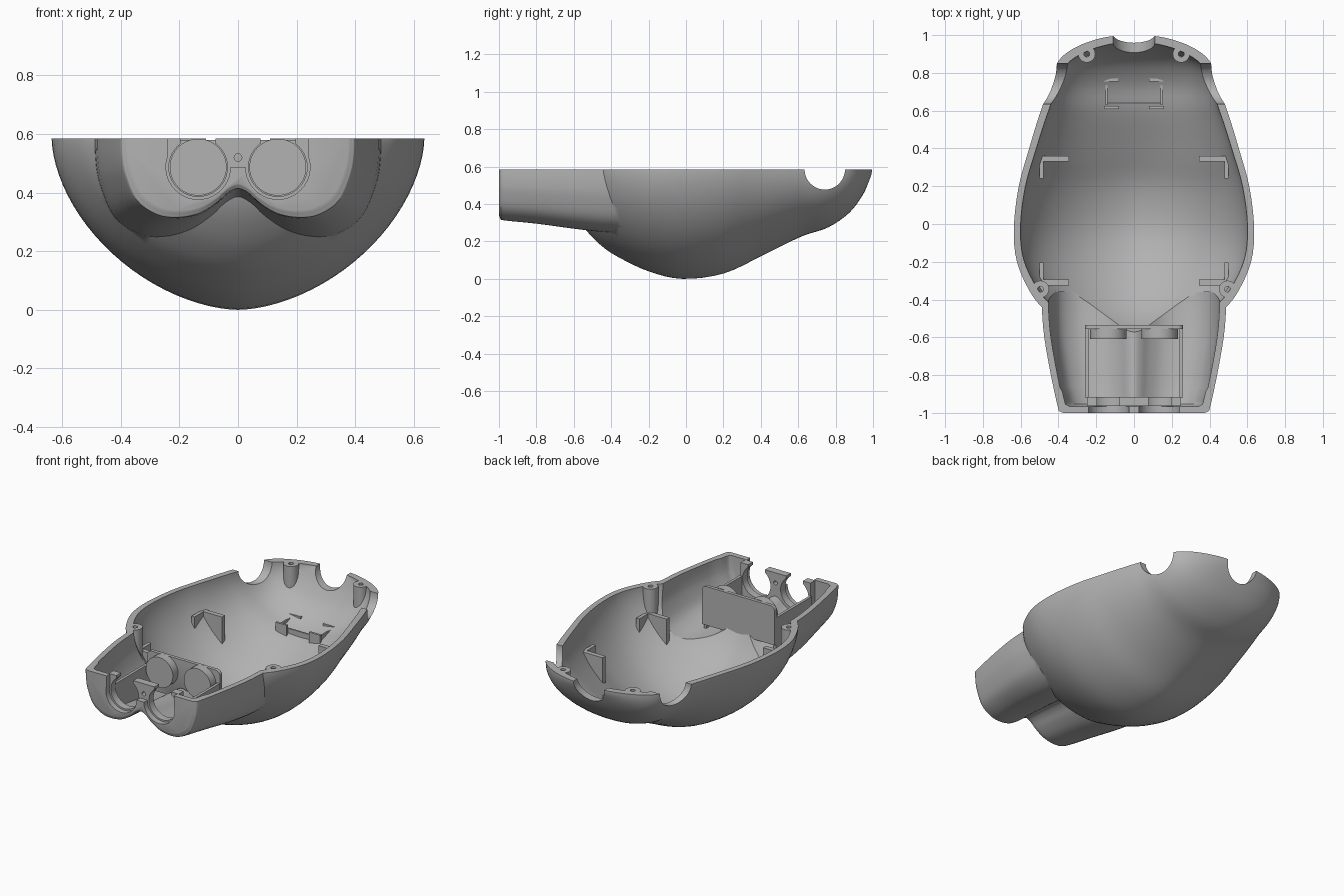
import bpy, bmesh, math
from mathutils import Matrix, Vector

if "Cube" in bpy.data.objects:
    bpy.data.objects.remove(bpy.data.objects["Cube"], do_unlink=True)

TOP = 0.585      # height of the open rim
WALL = 0.035     # shell thickness

grey = bpy.data.materials.new("plain grey")
grey.use_nodes = True
grey.diffuse_color = (0.45, 0.45, 0.45, 1)
grey.node_tree.nodes["Principled BSDF"].inputs["Base Color"].default_value = (0.45, 0.45, 0.45, 1)


# ---------- helpers ----------
def make(name, bm):
    bmesh.ops.recalc_face_normals(bm, faces=bm.faces[:])
    mesh = bpy.data.meshes.new(name)
    bm.to_mesh(mesh)
    bm.free()
    obj = bpy.data.objects.new(name, mesh)
    bpy.context.collection.objects.link(obj)
    return obj


def box(name, x0, x1, y0, y1, z0, z1):
    bm = bmesh.new()
    mat = Matrix.Translation(((x0 + x1) / 2, (y0 + y1) / 2, (z0 + z1) / 2))
    mat = mat @ Matrix.Diagonal((abs(x1 - x0), y1 - y0, z1 - z0, 1))
    bmesh.ops.create_cube(bm, size=1, matrix=mat)
    return make(name, bm)


def rod(name, centre, radius, length, axis="Z"):
    bm = bmesh.new()
    turn = {"X": Matrix.Rotation(math.pi / 2, 4, "Y"),
            "Y": Matrix.Rotation(math.pi / 2, 4, "X"), "Z": Matrix()}[axis]
    bmesh.ops.create_cone(bm, cap_ends=True, segments=40, radius1=radius, radius2=radius,
                          depth=length, matrix=Matrix.Translation(centre) @ turn)
    return make(name, bm)


def spline(points, steps):
    """Catmull-Rom curve through the points."""
    pts = [Vector(p) for p in points]
    pts = [pts[0]] + pts + [pts[-1]]
    out = []
    for a, b, c, d in zip(pts, pts[1:], pts[2:], pts[3:]):
        for i in range(steps):
            t = i / steps
            out.append(0.5 * (2 * b + (c - a) * t + (2 * a - 5 * b + 4 * c - d) * t * t
                              + (3 * b - a - 3 * c + d) * t ** 3))
    return out + [pts[-1]]


def loft(name, rings):
    bm = bmesh.new()
    rows = [[bm.verts.new(p) for p in ring] for ring in rings]
    for r0, r1 in zip(rows, rows[1:]):
        for i in range(len(r0)):
            j = (i + 1) % len(r0)
            bm.faces.new((r0[i], r0[j], r1[j], r1[i]))
    bm.faces.new(rows[0])
    bm.faces.new(rows[-1])
    return make(name, bm)


def combine(obj, other, how, keep=False):
    mod = obj.modifiers.new("cut", "BOOLEAN")
    mod.operation, mod.solver, mod.object = how, "EXACT", other
    graph = bpy.context.evaluated_depsgraph_get()
    mesh = bpy.data.meshes.new_from_object(obj.evaluated_get(graph))
    obj.modifiers.clear()
    obj.data = mesh
    if not keep:
        bpy.data.objects.remove(other, do_unlink=True)
    return obj


# ---------- hull: y, half width, keel height ----------
HULL = [(-.65, .06, .5), (-.6, .27, .36), (-.53, .4, .255), (-.45, .48, .175),
        (-.36, .55, .115), (-.2, .62, .04), (-.02, .636, 0), (.2, .61, .028),
        (.4, .555, .12), (.55, .51, .195), (.64, .48, .235), (.76, .445, .275),
        (.87, .395, .35), (.94, .3, .44), (.985, .17, .53), (1, .05, .57)]


def hull(name, inset, lift):
    rings = []
    for y, w, b in spline(HULL, 4):
        n = 1.75 + 0.4 * max(0, min(1, (y - 0.3) / 0.5))
        w, b = max(w - inset, 0.008), min(b + inset, TOP - 0.01)
        y = 0.17 + (y - 0.17) * (1 - inset / 0.83)
        ring = [(w, y, TOP + lift)]
        for i in range(49):
            a = math.pi * i / 48
            c, s = math.cos(a), max(0, math.sin(a))
            x = math.copysign(abs(c) ** (2 / n), c) * w
            ring.append((x, y, TOP - (TOP - b) * s ** (2 / n)))
        rings.append(ring + [(-w, y, TOP + lift)])
    return loft(name, rings)


# ---------- twin-lobed sleeve: y, half width, lobe bottom ----------
SLEEVE = [(-1, .375, .34), (-.992, .392, .322), (-.97, .403, .312), (-.8, .44, .295),
          (-.6, .475, .268), (-.46, .487, .252), (-.36, .49, .245)]
LOBE = [(1, 1), (.995, .78), (.965, .54), (.87, .22), (.7, .04), (.52, 0),
        (.34, .05), (.19, .18), (.09, .31), (0, .37)]


def sleeve(name, inset, lift):
    profile = spline(LOBE + [(-x, z) for x, z in LOBE[-2::-1]], 4)
    rings = []
    for y, w, b in spline(SLEEVE, 3):
        y += inset if y < -0.9 else 0
        w, b = w - inset, b + inset
        ring = [(x * w, y, b + z * (TOP - b)) for x, z in profile]
        rings.append([(w, y, TOP + lift)] + ring + [(-w, y, TOP + lift)])
    return loft(name, rings)


def solid(name, inset):
    obj = combine(hull(name, inset, 0.05), sleeve("sleeve", inset, 0.07), "UNION")
    return combine(obj, box("trim", -1, 1, -1.5, 1.5, TOP, 1), "DIFFERENCE")


# ---------- shell ----------
shell = solid("shell", 0)
core = solid("core", 0.015)
combine(shell, hull("hull_hollow", WALL, 0.12), "DIFFERENCE")
combine(shell, sleeve("sleeve_hollow", WALL, 0.14), "DIFFERENCE")
combine(shell, rod("side_notches", (0, .742, TOP), .108, 2, "X"), "DIFFERENCE")
combine(shell, rod("back_notch", (0, 1, TOP), .11, .3, "Y"), "DIFFERENCE")
combine(shell, box("wall_gap", -.241, .241, -1.05, -.958, .487, .8), "DIFFERENCE")
for s in (1, -1):
    combine(shell, rod("wall_hole", (s * .136, -1, .487), .11, .084, "Y"), "DIFFERENCE")

parts = [shell]


def fitted(obj):
    """Trim an inner part so that it ends within the shell wall."""
    parts.append(combine(obj, core, "INTERSECT", keep=True))
    return obj


# ---------- front holder with keyhole openings ----------
holder = fitted(box("front_holder", -.25, .25, -.963, -.915, .3, .7))
for s in (1, -1):
    combine(holder, rod("hole", (s * .136, -.94, .487), .1, .2, "Y"), "DIFFERENCE")
    combine(holder, box("slot", s * .136 - .06, s * .136 + .06, -1.05, -.85, .5, .8), "DIFFERENCE")
combine(holder, rod("screw_hole", (0, -.94, .52), .013, .2, "Y"), "DIFFERENCE")

# ---------- divider plate with rounded upper corners ----------
bm = bmesh.new()
outline = [(.26, .33)] + [(.23 + .03 * math.cos(a * math.pi / 12), .55 + .03 * math.sin(a * math.pi / 12))
                          for a in range(7)]
outline += [(-x, z) for x, z in reversed(outline)]
face = bm.faces.new([bm.verts.new((x, -.557, z)) for x, z in outline])
grown = bmesh.ops.extrude_face_region(bm, geom=[face])["geom"]
bmesh.ops.translate(bm, vec=(0, .022, 0), verts=[v for v in grown if isinstance(v, bmesh.types.BMVert)])
fitted(make("divider_plate", bm))

# ---------- mirrored fittings ----------
for s, side in ((1, "left"), (-1, "right")):
    fitted(rod(side + "_contact_disc", (s * .136, -.582, .487), .097, .056, "Y"))
    fitted(box(side + "_rail", s * .24, s * .258, -.92, -.55, .3, .5))
    for end, x, y in (("front", .495, -.345), ("back", .25, .9)):
        boss = fitted(rod(f"{side}_{end}_boss", (s * x, y, .4), .045, .6))
        combine(boss, rod("bore", (s * x, y, .6), .015, .2), "DIFFERENCE")
    for end, y, gap in (("front", -.325, .03), ("back", .33, -.09)):
        fitted(box(f"{side}_{end}_rib", s * .345, s * .51, y, y + .03, .1, .43))
        fitted(box(f"{side}_{end}_gusset", s * .478, s * .5, y + gap, y + gap + .09, .1, .43))
    # small clip frame on the floor
    fitted(box(side + "_clip_side", s * .14, s * .15, .63, .75, .2, .325))
    for end, y in (("front", .61), ("back", .755)):
        fitted(box(f"{side}_{end}_clip_tab", s * .08, s * .16, y, y + .014, .2, .34))
for end, y in (("front", .635), ("back", .738)):
    fitted(box(end + "_clip_bar", -.145, .145, y, y + .01, .2, .31))

bpy.data.objects.remove(core, do_unlink=True)

# ---------- finish ----------
bpy.ops.object.select_all(action="DESELECT")
for obj in parts:
    obj.data.materials.clear()
    obj.data.materials.append(grey)
    obj.select_set(True)
bpy.context.view_layer.objects.active = shell
bpy.ops.object.shade_smooth_by_angle(angle=math.radians(35))
